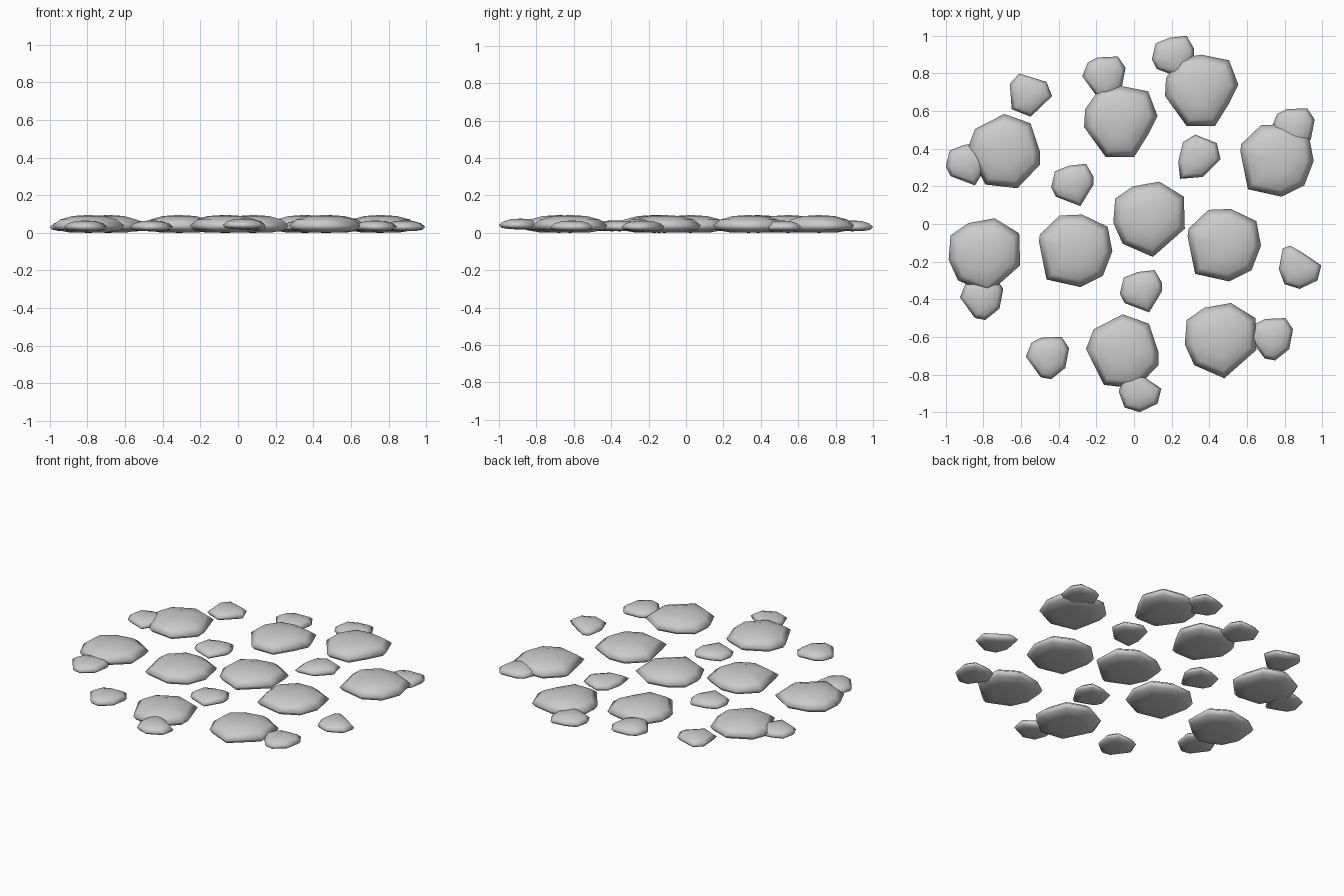
import bpy, bmesh

# Plan outlines of the large slabs
LARGE = {
    "P": [(0, .20), (.14, .15), (.19, 0), (.19, -.07), (.07, -.195), (-.10, -.175), (-.195, .015), (-.155, .12)],
    "Q": [(.055, .20), (.185, .12), (.19, -.05), (.02, -.20), (-.14, -.13), (-.19, -.02), (-.18, .11), (-.085, .175)],
    "R": [(0, .19), (.15, .16), (.20, .03), (.15, -.07), (.075, -.19), (-.075, -.19), (-.19, -.03), (-.185, .065), (-.11, .17)],
    "S": [(-.08, .19), (.04, .195), (.175, .13), (.20, 0), (.15, -.13), (.03, -.19), (-.15, -.15), (-.19, .05), (-.185, .09)],
}
# Plan outlines of the small pebbles
SMALL = {
    "A": [(-.02, .10), (.07, .11), (.11, .04), (.11, 0), (.04, -.115), (-.09, -.065), (-.115, -.015), (-.095, .07)],
    "B": [(-.06, .115), (.085, .07), (.115, -.005), (0, -.115), (-.10, -.075), (-.11, .06)],
    "C": [(-.05, .115), (.02, .075), (.115, .01), (.095, -.07), (0, -.115), (-.08, -.09), (-.11, -.01), (-.09, .10)],
    "D": [(-.035, .105), (.075, .11), (.115, .05), (.095, -.055), (.02, -.115), (-.035, -.105), (-.115, .005), (-.085, .08)],
    "E": [(-.02, .115), (.095, .07), (.115, -.015), (.02, -.11), (-.10, -.12), (-.11, -.03), (-.085, .075)],
}
# Stone section: (scale of outline, fraction of height)
SECTION = [(.55, .03), (.90, .16), (1, .42), (.80, .74), (.45, .94)]


def stone(name, outline, x, y, z, height):
    bm = bmesh.new()
    rings = [[bm.verts.new((px * s, py * s, h * height)) for px, py in outline]
             for s, h in SECTION]
    n = len(outline)
    for a, b in zip(rings, rings[1:]):
        for i in range(n):
            j = (i + 1) % n
            bm.faces.new((a[i], a[j], b[j], b[i]))
    for ring, h in ((rings[0], 0), (rings[-1], height)):
        tip = bm.verts.new((0, 0, h))
        for i in range(n):
            bm.faces.new((ring[i], ring[(i + 1) % n], tip))
    bmesh.ops.recalc_face_normals(bm, faces=bm.faces)
    for f in bm.faces:
        f.smooth = True
    mesh = bpy.data.meshes.new(name)
    bm.to_mesh(mesh)
    bm.free()
    ob = bpy.data.objects.new(name, mesh)
    ob.location = (x, y, z)
    bpy.context.collection.objects.link(ob)


# Large stepping stones
for i, (k, x, y) in enumerate([
        ("P", -.69, .385), ("R", -.075, .545), ("R", .355, .71), ("S", .755, .335),
        ("Q", .08, .025), ("S", .475, -.115), ("S", -.315, -.145), ("Q", -.795, -.17),
        ("P", -.06, -.68), ("Q", .46, -.62)]):
    stone(f"stepping_stone_{i + 1}", LARGE[k], x, y, 0, .095)

# Small pebbles between and around them
for i, (k, x, y, z) in enumerate([
        ("B", -.55, .685, .008), ("D", -.16, .78, .008), ("A", .21, .89, .008), ("D", .845, .505, .008),
        ("E", .345, .36, .008), ("A", -.325, .21, .008), ("A", -.885, .32, .008), ("A", .04, -.355, .008),
        ("C", .88, -.23, .008), ("D", -.81, -.395, .008), ("D", -.46, -.71, .008), ("D", .73, -.61, .008),
        ("C", .03, -.885, .018)]):
    stone(f"pebble_{i + 1}", SMALL[k], x, y, z, .058)
